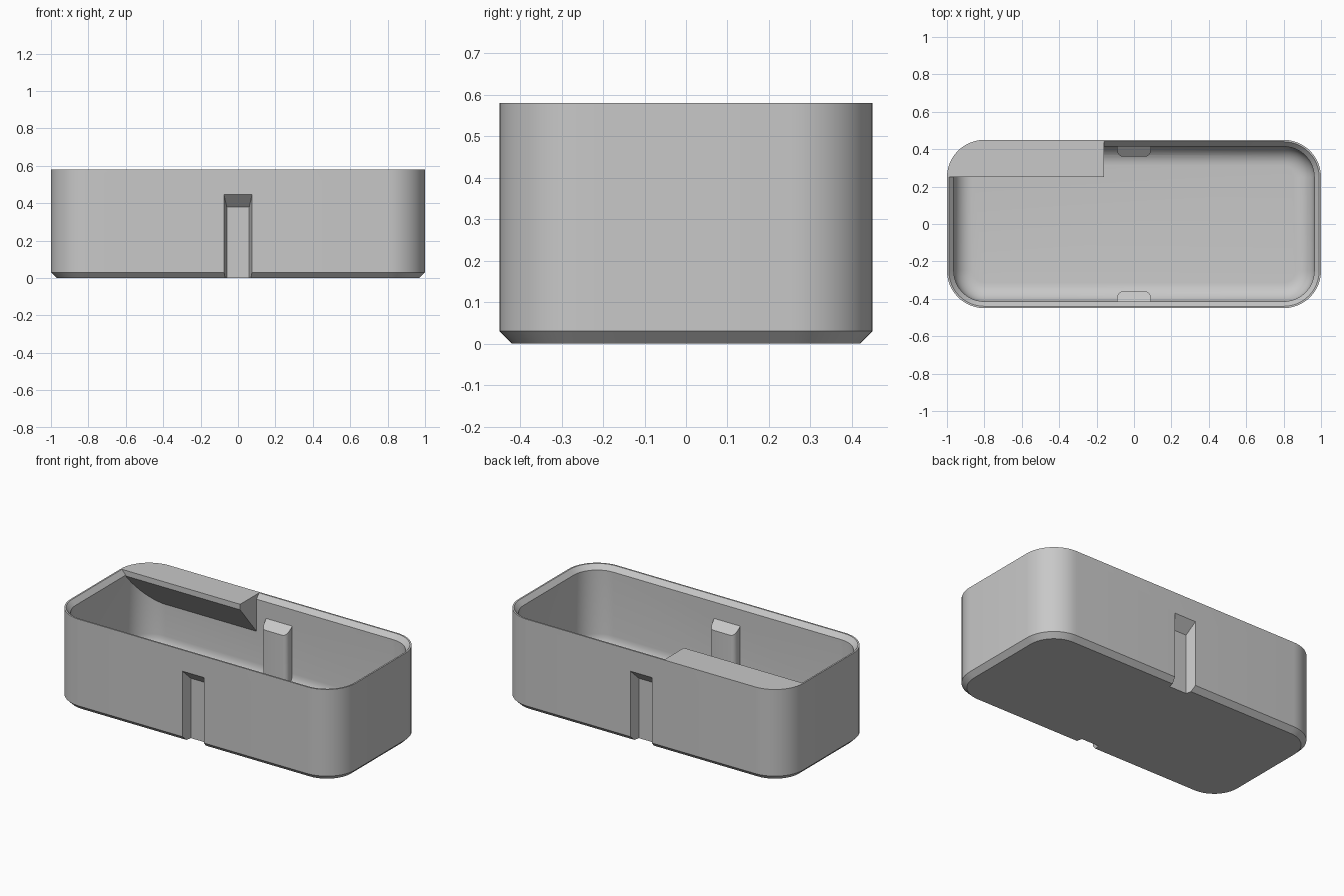
import bpy, bmesh, math

if "Cube" in bpy.data.objects:
    bpy.data.objects.remove(bpy.data.objects["Cube"])

grey = bpy.data.materials.new("light grey")
grey.diffuse_color = (0.58, 0.58, 0.58, 1)
grey.use_nodes = True
grey.node_tree.nodes["Principled BSDF"].inputs["Base Color"].default_value = grey.diffuse_color

W, D, H, R = 1.0, 0.45, 0.58, 0.2      # half width, half depth, height, corner radius
WALL, FLOOR, FILLET = 0.036, 0.045, 0.1


def loft(name, rings):
    """Closed solid skinned through rings of equal point count."""
    bm = bmesh.new()
    vs = [[bm.verts.new(p) for p in ring] for ring in rings]
    n = len(vs[0])
    for a, b in zip(vs, vs[1:]):
        for i in range(n):
            j = (i + 1) % n
            bm.faces.new((a[i], a[j], b[j], b[i]))
    bm.faces.new(vs[0][::-1])
    bm.faces.new(vs[-1])
    bmesh.ops.recalc_face_normals(bm, faces=bm.faces)
    me = bpy.data.meshes.new(name)
    bm.to_mesh(me)
    bm.free()
    me.materials.append(grey)
    ob = bpy.data.objects.new(name, me)
    bpy.context.collection.objects.link(ob)
    return ob


def rounded_ring(inset, z, seg=12):
    """Rounded rectangle, offset inwards from the outer wall."""
    r = R - inset
    pts = []
    for k, (sx, sy) in enumerate([(1, 1), (-1, 1), (-1, -1), (1, -1)]):
        for i in range(seg + 1):
            a = math.pi / 2 * (k + i / seg)
            pts.append((sx * (W - R) + r * math.cos(a), sy * (D - R) + r * math.sin(a), z))
    return pts


def subtract(target, cutter):
    bpy.context.view_layer.objects.active = target
    m = target.modifiers.new("cut", 'BOOLEAN')
    m.operation = 'DIFFERENCE'
    m.solver = 'EXACT'
    m.object = cutter
    bpy.ops.object.modifier_apply(modifier=m.name)
    bpy.data.objects.remove(cutter, do_unlink=True)


# Outer body with chamfered base
bin_body = loft("bin_body", [rounded_ring(0.03, 0), rounded_ring(0, 0.03), rounded_ring(0, H)])

# Cavity: filleted floor, straight wall, chamfered rim
rings = []
for i in range(9):
    a = math.pi / 2 * i / 8
    rings.append(rounded_ring(WALL + FILLET * (1 - math.sin(a)), FLOOR + FILLET * (1 - math.cos(a))))
rings += [rounded_ring(WALL, 0.55), rounded_ring(0.01, H), rounded_ring(0.01, H + 0.05)]
cavity = loft("cavity", rings)

# Label shelf in the back left corner, kept out of the cavity
shelf = [(0.25, 0.545), (0.25, 0.7), (0.6, 0.7), (0.6, 0.12)]
subtract(cavity, loft("label_shelf", [[(x, y, z) for y, z in shelf] for x in (-1.2, -0.16)]))

for s in (1, -1):
    # Inner clip housing with rounded corners and sloped top
    half = [(0.096, 0.5), (0.09, 0.395)]
    for i in range(1, 6):
        a = math.pi / 2 * i / 5
        half.append((0.06 + 0.028 * math.cos(a), 0.388 - 0.028 * math.sin(a)))
    plan = half + [(-x, y) for x, y in reversed(half)]
    subtract(cavity, loft("clip_housing", [
        [(s * x, s * y, -0.1) for x, y in plan],
        [(s * x, s * y, 0.40 + 0.85 * (y - 0.36)) for x, y in plan]]))

subtract(bin_body, cavity)

for s in (1, -1):
    # Outer clip slot, tapering inwards with a sloped top
    plan = [(0.06, 0.386, 0.38), (-0.06, 0.386, 0.38), (-0.087, 0.5, 0.497), (0.087, 0.5, 0.497)]
    subtract(bin_body, loft("clip_slot", [
        [(s * x, s * y, -0.05) for x, y, z in plan],
        [(s * x, s * y, z) for x, y, z in plan]]))

# Smooth the rounded walls, keep hard edges
bpy.ops.object.select_all(action='DESELECT')
bin_body.select_set(True)
bpy.context.view_layer.objects.active = bin_body
bpy.ops.object.shade_smooth_by_angle(angle=math.radians(25))
